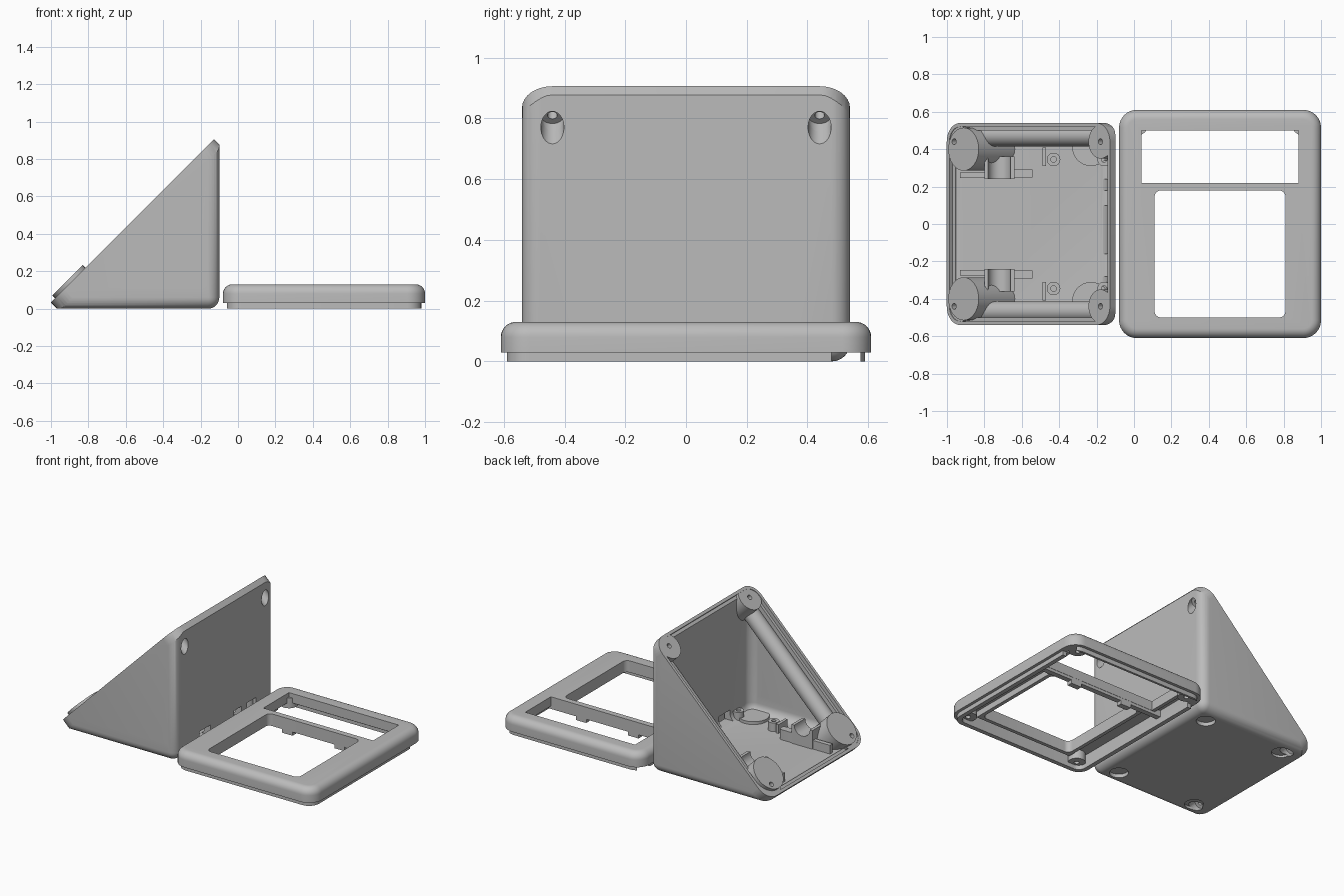
import bpy, bmesh
from math import radians, pi
from mathutils import Matrix, Vector

if "Cube" in bpy.data.objects:
    bpy.data.objects.remove(bpy.data.objects["Cube"], do_unlink=True)

grey = bpy.data.materials.new("light_grey_plastic")
grey.use_nodes = True
colour = (0.5, 0.5, 0.5, 1)
grey.diffuse_color = colour
grey.node_tree.nodes["Principled BSDF"].inputs["Base Color"].default_value = colour

# Sloped frame: x runs up the slope, y across, z out of the open face
SLOPE = Matrix.Translation((-0.565, 0, 0.47)) @ Matrix.Rotation(-pi / 4, 4, 'Y')
FLAT = Matrix.Identity(4)


def finish(name, bm, frame):
    bm.transform(frame)
    bmesh.ops.recalc_face_normals(bm, faces=bm.faces)
    mesh = bpy.data.meshes.new(name)
    bm.to_mesh(mesh)
    bm.free()
    mesh.materials.append(grey)
    obj = bpy.data.objects.new(name, mesh)
    bpy.context.collection.objects.link(obj)
    return obj


def round_edges(bm, edges, radius):
    bmesh.ops.bevel(bm, geom=edges, offset=radius, segments=8, profile=0.5, affect='EDGES')


def block(name, lo, hi, corner=0, top=0, every=0, frame=FLAT):
    lo, hi = Vector(lo), Vector(hi)
    bm = bmesh.new()
    bmesh.ops.create_cube(bm, size=1)
    for v in bm.verts:
        v.co = (lo + hi) / 2 + v.co * (hi - lo)
    if every:
        round_edges(bm, bm.edges[:], every)
    if corner:
        upright = [e for e in bm.edges if abs(e.verts[0].co.z - e.verts[1].co.z) > 1e-4]
        round_edges(bm, upright, corner)
    if top:
        rim = [e for e in bm.edges if all(v.co.z > hi.z - 1e-4 for v in e.verts)]
        round_edges(bm, rim, top)
    return finish(name, bm, frame)


def rod(name, x, y, radius, z0, z1, frame=FLAT):
    bm = bmesh.new()
    bmesh.ops.create_cone(bm, cap_ends=True, segments=32, radius1=radius, radius2=radius,
                          depth=z1 - z0)
    bmesh.ops.translate(bm, verts=bm.verts, vec=(x, y, (z0 + z1) / 2))
    return finish(name, bm, frame)


def combine(obj, other, operation='DIFFERENCE'):
    mod = obj.modifiers.new("cut", 'BOOLEAN')
    mod.operation, mod.object, mod.solver = operation, other, 'EXACT'
    bpy.context.view_layer.update()
    result = bpy.data.meshes.new_from_object(
        obj.evaluated_get(bpy.context.evaluated_depsgraph_get()))
    obj.modifiers.clear()
    obj.data = result
    bpy.data.objects.remove(other, do_unlink=True)
    return obj


def wedge(name, inset, top):
    # Rounded box limited by a rounded prism standing on the slope
    body = block(name, (-1.3, -0.54 + inset, inset), (-0.1 - inset, 0.54 - inset, 1.3), every=0.06)
    prism = block("prism", (-0.617 + inset, -0.54 + inset, -1), (0.617 - inset, 0.54 - inset, top),
                  corner=0.1 - inset, frame=SLOPE)
    return combine(body, prism, 'INTERSECT')


def drill(obj, u, v):
    # Screw hole with a wide access tunnel from outside
    combine(obj, rod("tunnel", u, v, 0.038, -0.6, -0.06, SLOPE))
    combine(obj, rod("screw_hole", u, v, 0.016, -0.2, 0.1, SLOPE))


# Hollow wedge housing with a stepped rim
housing = wedge("housing", 0, 0)
combine(housing, wedge("cavity", 0.04, 0.1))
combine(housing, block("rim_step", (-0.597, -0.52, -0.025), (0.597, 0.52, 0.1),
                       corner=0.08, frame=SLOPE))
# Port openings low in the upright wall
for y, half in ((-0.22, 0.06), (0.14, 0.04), (0.29, 0.05)):
    combine(housing, block("port", (-0.2, y - half, 0.05), (0, y + half, 0.12)))

for side, label in ((-1, "right"), (1, "left")):
    # Recesses for the feet
    for x in (-0.23, -0.84):
        combine(housing, rod("foot_recess", x, side * 0.42, 0.06, -0.1, 0.025))
    foot_boss = rod(label + "_foot_boss", -0.23, side * 0.41, 0.1, 0.027, 0.06)
    combine(foot_boss, wedge("clip", 0.01, 0.03), 'INTERSECT')

    # Screw posts in the corners of the open face
    for u, end in ((0.541, "upper"), (-0.541, "lower")):
        post = rod(f"{label}_{end}_post", u, side * 0.44, 0.09, -0.5, -0.004, SLOPE)
        combine(post, wedge("clip", 0.015, 0.03), 'INTERSECT')
        drill(post, u, side * 0.44)
        drill(housing, u, side * 0.44)
    collar = rod(label + "_lower_collar", -0.47, side * 0.4, 0.115, -0.5, 0.02, SLOPE)
    combine(collar, wedge("clip", 0.02, 0.03), 'INTERSECT')
    drill(collar, -0.541, side * 0.44)

    # Sloping tube between the posts
    bm = bmesh.new()
    bmesh.ops.create_cone(bm, cap_ends=True, segments=32, radius1=0.055, radius2=0.055, depth=0.95)
    bm.transform(Matrix.Translation((0, side * 0.47, -0.1)) @ Matrix.Rotation(pi / 2, 4, 'Y'))
    tube = finish(label + "_wall_tube", bm, SLOPE)
    combine(tube, wedge("clip", 0.01, 0.03), 'INTERSECT')

    # Board standoffs
    for x in (-0.43, -0.16):
        standoff = rod(label + "_standoff", x, side * 0.345, 0.036, 0.035, 0.1)
        combine(standoff, rod("pilot_hole", x, side * 0.345, 0.015, 0.05, 0.2))
    block(label + "_board_stop", (-0.49, side * 0.36 - 0.05, 0.035), (-0.47, side * 0.36 + 0.05, 0.1))

    # Cradle with a round seat, and its arm
    cradle = block(label + "_cradle", (-0.8, side * 0.3 - 0.06, 0.035), (-0.64, side * 0.3 + 0.06, 0.17))
    seat = Matrix.Translation((-0.72, side * 0.3, 0.17)) @ Matrix.Rotation(pi / 2, 4, 'X')
    combine(cradle, rod("seat", 0, 0, 0.06, -0.2, 0.2, seat))
    block(label + "_cradle_arm", (-0.65, side * 0.27 - 0.025, 0.035), (-0.54, side * 0.27 + 0.025, 0.11),
          corner=0.015)
    block(label + "_cradle_foot", (-0.93, side * 0.26 - 0.015, 0.035), (-0.8, side * 0.26 + 0.015, 0.1))

# Cover frame with a stepped lip below
cover = block("cover", (-0.08, -0.61, 0.03), (1, 0.61, 0.13), corner=0.095, top=0.05)
lip = block("cover_lip", (-0.06, -0.59, 0), (0.98, 0.59, 0.04), corner=0.075)
combine(lip, block("lip_gap", (-0.3, 0.48, -0.1), (1.3, 0.575, 0.03)))
combine(cover, lip, 'UNION')
combine(cover, block("hollow", (-0.03, -0.56, -0.1), (0.95, 0.56, 0.09), corner=0.05))

# Windows with raised rims underneath
for name, lo, hi, corner, depth in (("display", (0.04, 0.22), (0.88, 0.5), 0, 0.065),
                                    ("panel", (0.11, -0.5), (0.81, 0.18), 0.035, 0.05)):
    hole = dict(lo=(*lo, -0.2), hi=(*hi, 0.3), corner=corner)
    rim = block(name + "_window_rim", (lo[0] - 0.025, lo[1] - 0.025, depth),
                (hi[0] + 0.025, hi[1] + 0.025, 0.1))
    combine(rim, block("window", **hole))
    combine(cover, block("window", **hole))
block("window_bar", (-0.03, 0.182, 0.045), (0.95, 0.218, 0.1))
for x in (0.25, 0.65):
    block("bar_clip", (x - 0.04, 0.181, 0.02), (x + 0.04, 0.219, 0.07))

# Screw bosses in the cover corners
for x in (0.02, 0.9):
    for y in (-0.53, 0.53):
        boss = rod("cover_boss", x, y, 0.055, 0.03, 0.1)
        combine(boss, rod("pilot_hole", x, y, 0.016, 0, 0.08))

# Smooth rounded surfaces, crisp edges
bpy.ops.object.select_all(action='DESELECT')
for obj in bpy.context.collection.objects:
    if obj.type == 'MESH' and grey.name in obj.data.materials:
        obj.select_set(True)
        bpy.context.view_layer.objects.active = obj
bpy.ops.object.shade_smooth_by_angle(angle=radians(30))
